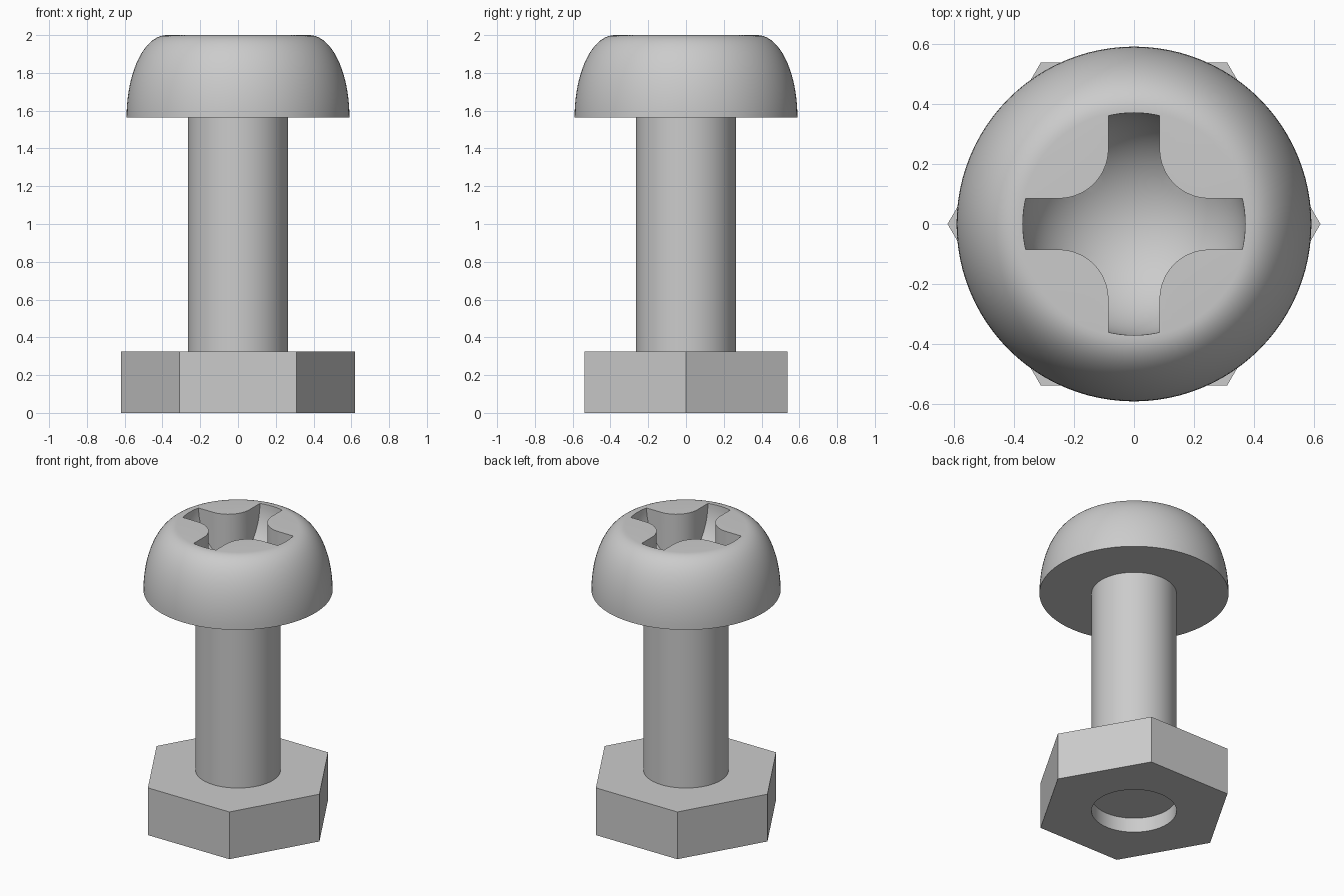
import bpy, bmesh
from math import cos, sin, pi, radians

if "Cube" in bpy.data.objects:
    bpy.data.objects.remove(bpy.data.objects["Cube"], do_unlink=True)

SEGMENTS = 96
SHAFT_R = 0.265

# Brushed grey metal
COLOUR = (0.6, 0.6, 0.6, 1)
metal = bpy.data.materials.new("grey metal")
metal.use_nodes = True
metal.diffuse_color = COLOUR
metal.node_tree.nodes["Principled BSDF"].inputs["Base Color"].default_value = COLOUR


def finish(name, bm):
    bmesh.ops.remove_doubles(bm, verts=bm.verts, dist=1e-5)
    bmesh.ops.recalc_face_normals(bm, faces=bm.faces)
    mesh = bpy.data.meshes.new(name)
    bm.to_mesh(mesh)
    bm.free()
    mesh.materials.append(metal)
    ob = bpy.data.objects.new(name, mesh)
    bpy.context.collection.objects.link(ob)
    return ob


def lathe(name, profile, steps=SEGMENTS):
    """Spin an (r, z) profile around the z axis."""
    bm = bmesh.new()
    verts = [bm.verts.new((r, 0, z)) for r, z in profile]
    edges = [bm.edges.new(pair) for pair in zip(verts, verts[1:])]
    bmesh.ops.spin(bm, geom=verts + edges, cent=(0, 0, 0), axis=(0, 0, 1),
                   angle=2 * pi, steps=steps)
    return finish(name, bm)


def prism(name, outline, z0, z1):
    """Extrude a flat outline from z0 to z1."""
    bm = bmesh.new()
    face = bm.faces.new([bm.verts.new((x, y, z0)) for x, y in outline])
    top = bmesh.ops.extrude_face_region(bm, geom=[face])["geom"]
    moved = [v for v in top if isinstance(v, bmesh.types.BMVert)]
    bmesh.ops.translate(bm, verts=moved, vec=(0, 0, z1 - z0))
    return finish(name, bm)


def select_only(ob):
    bpy.ops.object.select_all(action='DESELECT')
    ob.select_set(True)
    bpy.context.view_layer.objects.active = ob


def boolean(ob, cutter, operation):
    mod = ob.modifiers.new("cut", 'BOOLEAN')
    mod.object, mod.operation, mod.solver = cutter, operation, 'EXACT'
    select_only(ob)
    bpy.ops.object.modifier_apply(modifier=mod.name)
    bpy.data.objects.remove(cutter, do_unlink=True)


def arc(cx, cz, rx, rz, start, end, steps):
    angles = [start + (end - start) * i / steps for i in range(steps + 1)]
    return [(cx + rx * cos(a), cz + rz * sin(a)) for a in angles]


# Domed pan head with a small flat top
base_z, top_z, flat_r, head_r = 1.565, 2.0, 0.378, 0.59
dome = arc(flat_r, base_z, head_r - flat_r, top_z - base_z, 0, pi / 2, 20)
head = lathe("head", [(0, base_z)] + dome + [(0, top_z)])

# Cross recess: a rounded cross limited by a bowl
bowl_r = 0.37
bowl = arc(0, top_z, bowl_r, bowl_r, -pi / 2, 0, 20)
recess = lathe("recess_cutter", bowl + [(bowl_r, 2.2), (0, 2.2)])
half_w, fillet, arm = 0.085, 0.165, 0.5
c = half_w + fillet
corner = [(arm, half_w)] + arc(c, c, fillet, fillet, -pi / 2, -pi, 16) + [(half_w, arm)]
cross = []
for quarter in range(4):
    for x, y in corner:
        for _ in range(quarter):
            x, y = -y, x
        cross.append((x, y))
boolean(recess, prism("cross_cutter", cross, 1.5, 2.1), 'INTERSECT')
boolean(head, recess, 'DIFFERENCE')

# Plain round shaft, ending a little inside the nut
shaft = lathe("shaft", [(0, 0.1), (SHAFT_R, 0.1), (SHAFT_R, base_z), (0, base_z)])

# Hexagonal nut with a round through hole
nut_r, nut_h = 0.62, 0.325
nut = lathe("nut", [(0, 0), (nut_r, 0), (nut_r, nut_h), (0, nut_h)], steps=6)
hole = lathe("hole_cutter", [(0, -0.2), (SHAFT_R, -0.2), (SHAFT_R, 0.6), (0, 0.6)])
boolean(nut, hole, 'DIFFERENCE')

# Smooth the round surfaces, keep hard edges crisp
for part in (head, shaft, nut):
    select_only(part)
    bpy.ops.object.shade_smooth_by_angle(angle=radians(30))
